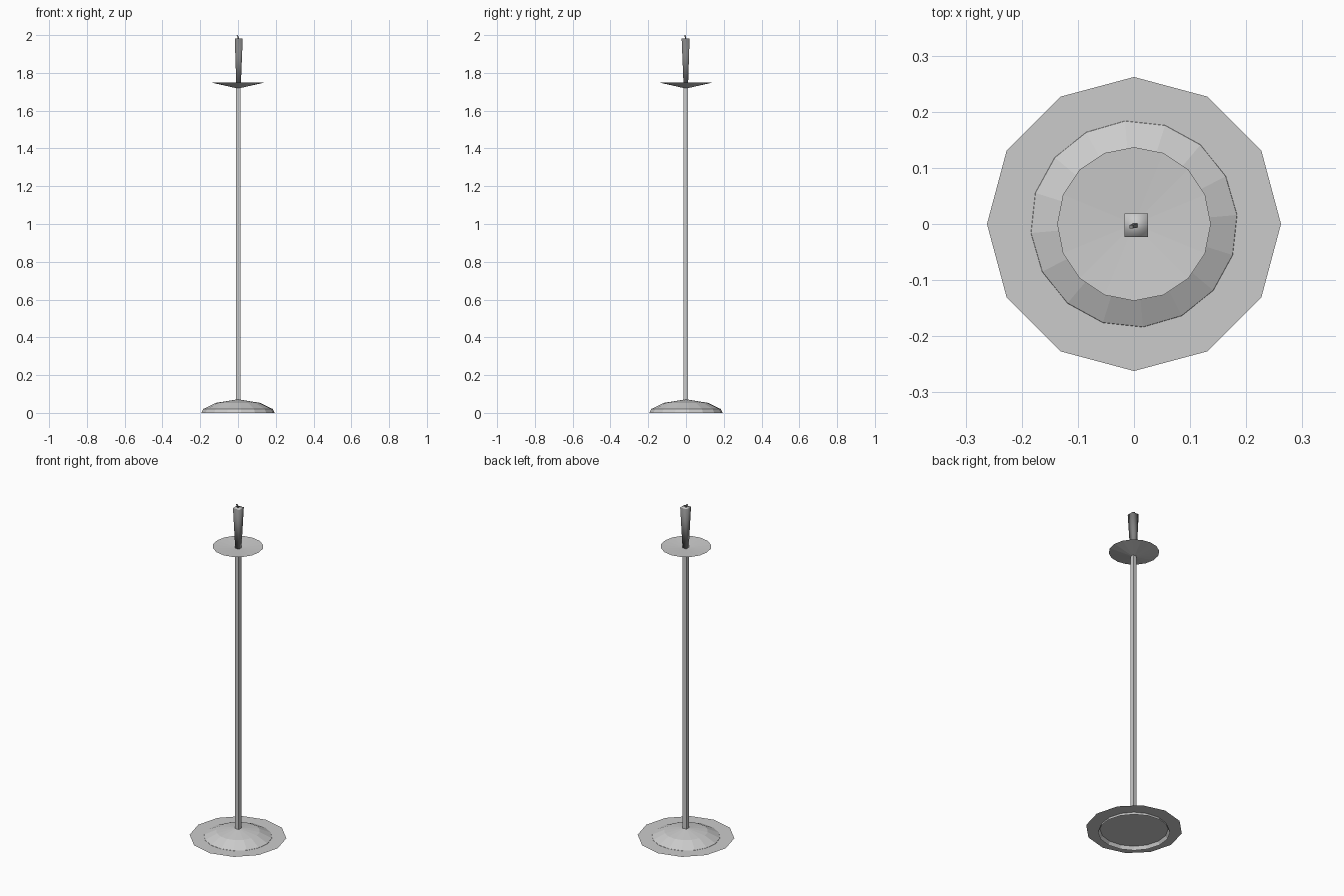
import bpy, bmesh, math

cube = bpy.data.objects.get("Cube")
if cube:
    bpy.data.objects.remove(cube, do_unlink=True)


def make_material(name, value):
    mat = bpy.data.materials.new(name)
    mat.use_nodes = True
    colour = (value, value, value, 1)
    mat.diffuse_color = colour
    mat.node_tree.nodes["Principled BSDF"].inputs["Base Color"].default_value = colour
    return mat


light_grey = make_material("light_grey", 0.6)
dark_grey = make_material("dark_grey", 0.22)


def loft(name, rings, sides, turn=0.0, capped=False, smooth=False, mat=light_grey):
    """Skin a stack of regular rings (x, y, z, radius); radius 0 makes a point."""
    bm = bmesh.new()
    loops = []
    for x, y, z, r in rings:
        if r == 0:
            loops.append([bm.verts.new((x, y, z))] * sides)
        else:
            angles = [turn + math.tau * i / sides for i in range(sides)]
            loops.append([bm.verts.new((x + r * math.cos(a), y + r * math.sin(a), z))
                          for a in angles])
    for low, high in zip(loops, loops[1:]):
        for i in range(sides):
            j = (i + 1) % sides
            corners = [low[i], low[j], high[j], high[i]]
            bm.faces.new(list(dict.fromkeys(corners)))
    if capped:
        bm.faces.new(loops[0][::-1])
        bm.faces.new(loops[-1])
    for face in bm.faces:
        face.smooth = smooth
    mesh = bpy.data.meshes.new(name)
    bm.to_mesh(mesh)
    bm.free()
    mesh.materials.append(mat)
    obj = bpy.data.objects.new(name, mesh)
    bpy.context.collection.objects.link(obj)
    return obj


square = math.pi / 4
half = math.sqrt(2)  # half-width to corner radius

# Flat twelve-sided foot sheet, raised on the rim of the dome
loft("foot_sheet", [(0, 0, 0.02, 0), (0, 0, 0.02, 0.262)][::-1], 12)

# Shallow domed base, open below
loft("base_dome", [(0, 0, 0, 0.195), (0, 0, 0.021, 0.184),
                   (0, 0, 0.053, 0.118), (0, 0, 0.072, 0)], 16, turn=math.radians(5))

# Square pole
loft("pole", [(0.002, -0.001, 0.05, 0.012 * half), (0.002, -0.001, 1.73, 0.012 * half)],
     4, square, capped=True)

# Conical drip pan with a nearly flat, slightly dished top
loft("drip_pan", [(0, 0, 1.717, 0), (0, 0, 1.748, 0.137), (0, 0, 1.739, 0)], 16)

# Square dark candle, wider at the top, with a pale upper face
candle = loft("candle", [(0.003, -0.001, 1.735, 0.012 * half),
                         (0.004, -0.002, 1.981, 0.021 * half)],
              4, square, capped=True, smooth=True, mat=dark_grey)
candle.data.materials.append(light_grey)
for face in candle.data.polygons:
    if face.normal.z > 0.9:
        face.material_index = 1

# Small bent wick
loft("wick", [(0.003, -0.002, 1.977, 0.005), (0.001, -0.003, 1.99, 0.005),
              (-0.005, -0.005, 2.0, 0.004)], 4, square, capped=True, mat=dark_grey)
